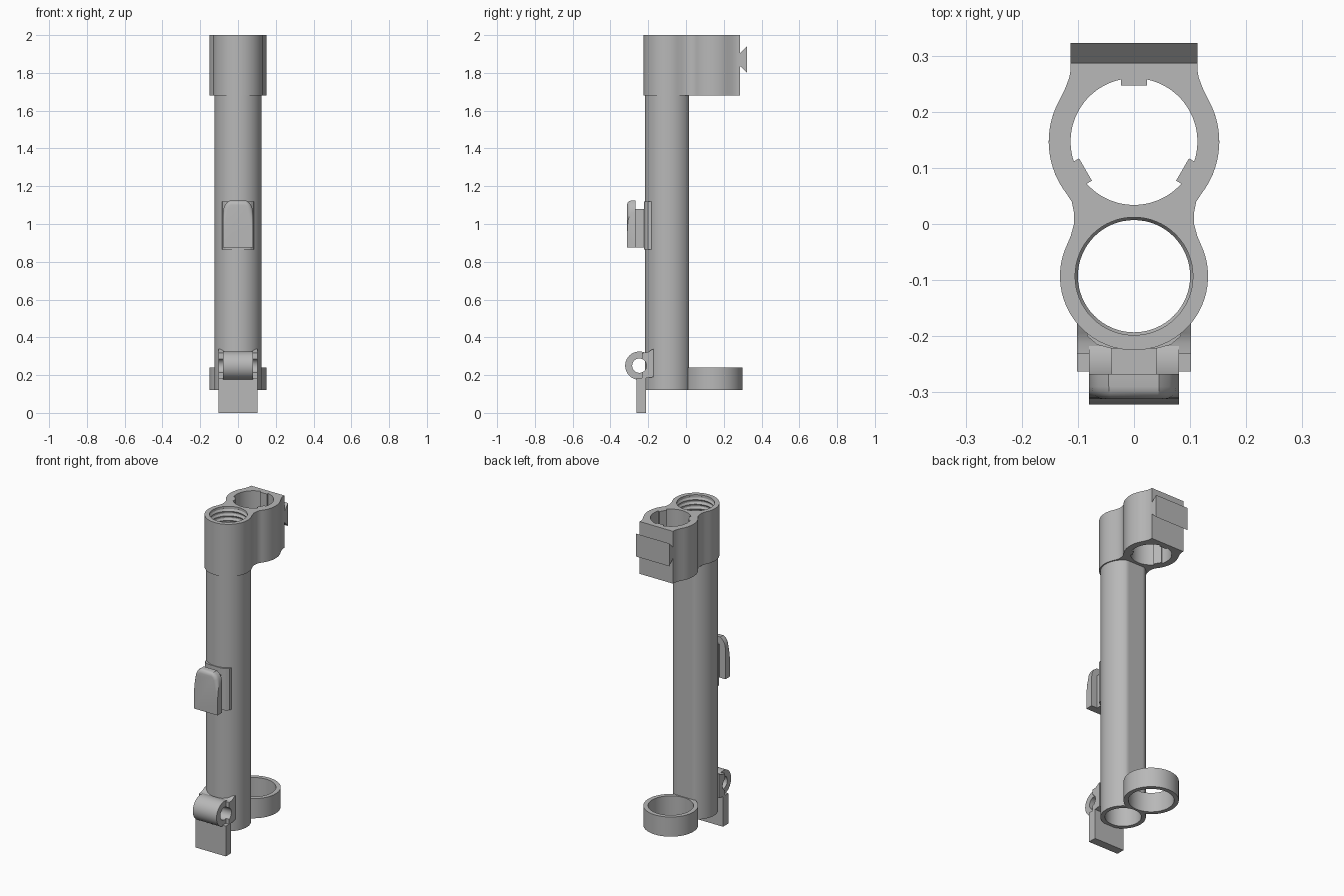
import bpy, bmesh
from math import sin, cos, radians, pi

cube = bpy.data.objects.get("Cube")
if cube:
    bpy.data.objects.remove(cube, do_unlink=True)

grey = bpy.data.materials.new("plain grey")
grey.use_nodes = True
COLOUR = (0.48, 0.48, 0.48, 1)
grey.diffuse_color = COLOUR
grey.node_tree.nodes["Principled BSDF"].inputs["Base Color"].default_value = COLOUR

TUBE_Y, SOCKET_Y = -0.093, 0.147


def finish(name, bm):
    bmesh.ops.recalc_face_normals(bm, faces=bm.faces)
    mesh = bpy.data.meshes.new(name)
    bm.to_mesh(mesh)
    bm.free()
    mesh.materials.append(grey)
    ob = bpy.data.objects.new(name, mesh)
    bpy.context.collection.objects.link(ob)
    return ob


def prism_mesh(profile, axis, a, b):
    """Extrude a 2D profile along an axis from a to b."""
    place = {"x": lambda p, h: (h, p[0], p[1]),
             "y": lambda p, h: (p[0], h, p[1]),
             "z": lambda p, h: (p[0], p[1], h)}[axis]
    bm = bmesh.new()
    low, high = [[bm.verts.new(place(p, h)) for p in profile] for h in (a, b)]
    bm.faces.new(low)
    bm.faces.new(high)
    n = len(profile)
    for i in range(n):
        j = (i + 1) % n
        bm.faces.new((low[i], low[j], high[j], high[i]))
    return bm


def prism(name, profile, axis, a, b):
    return finish(name, prism_mesh(profile, axis, a, b))


def arc(cx, cy, r, start, end, n):
    angles = [radians(start + (end - start) * i / n) for i in range(n + 1)]
    return [(cx + r * cos(t), cy + r * sin(t)) for t in angles]


def circle(cx, cy, r, n=64):
    return arc(cx, cy, r, 0, 360, n)[:-1]


def mirrored(half):
    """Close a right-hand half profile with its mirror image."""
    return half + [(-x, y) for x, y in reversed(half) if x > 1e-5]


def box(x, a, b):
    return [(-x, a), (x, a), (x, b), (-x, b)]


def cut(ob, *cutters):
    for c in cutters:
        mod = ob.modifiers.new("cut", "BOOLEAN")
        mod.operation, mod.solver, mod.object = "DIFFERENCE", "EXACT", c
        bpy.context.view_layer.objects.active = ob
        bpy.ops.object.modifier_apply(modifier=mod.name)


# Bore cutter: plain below, ridged like a thread in the collar
rings = [(0.1, 0.0), (0.1, 1.72)]
pitch = 0.028
for i in range(10):
    z = 1.72 + pitch * i
    rings += [(0.107, z + pitch * 0.4), (0.107, z + pitch * 0.6), (0.1, z + pitch)]
rings[-1] = (0.105, 1.99)
rings.append((0.105, 2.05))
bm = bmesh.new()
loops = [[bm.verts.new((x, y, z)) for x, y in circle(0, TUBE_Y, r)] for r, z in rings]
bm.faces.new(loops[0])
bm.faces.new(loops[-1])
for lo, hi in zip(loops, loops[1:]):
    for i in range(len(lo)):
        j = (i + 1) % len(lo)
        bm.faces.new((lo[i], lo[j], hi[j], hi[i]))
bore = finish("bore_cutter", bm)

# Socket cutter: circle interrupted by three keys
keyed = []
half_key = 13
for k in range(3):
    mid = 90 + 120 * k
    keyed += arc(0, SOCKET_Y, 0.113, mid + half_key - 1.3, mid + 120 - half_key + 1.3, 24)
    keyed += arc(0, SOCKET_Y, 0.1025, mid + 120 - half_key, mid + 120 + half_key, 1)
socket = prism("socket_cutter", keyed, "z", 1.6, 2.1)
ring_hole = prism("ring_cutter", circle(0, SOCKET_Y, 0.126), "z", 0.05, 0.3)
pin_hole = prism("pin_cutter", circle(-0.247, 0.25, 0.038, 32), "x", -0.2, 0.2)

# Main tube with a flattened back
flat_back = [(x, min(y, 0.015)) for x, y in circle(0, TUBE_Y, 0.125)]
tube = prism("main_tube", flat_back, "z", 0.12, 1.69)
cut(tube, bore)

# Double collar at the top
outline = mirrored(
    arc(0, TUBE_Y, 0.132, -90, 20, 20)
    + [(0.113, -0.022), (0.107, 0.0), (0.107, 0.02), (0.111, 0.04)]
    + arc(0, SOCKET_Y, 0.152, -38, 28, 16)
    + [(0.122, 0.243), (0.115, 0.262), (0.113, 0.275), (0.113, 0.287)])
collar = prism("collar", outline, "z", 1.68, 2.0)
cut(collar, bore, socket)

# Dovetail rail on the back of the collar
rail = prism("dovetail_rail", [(0.28, 1.835), (0.288, 1.835), (0.323, 1.8),
                               (0.323, 1.94), (0.288, 1.905), (0.28, 1.905)],
             "x", -0.113, 0.113)

# Lower ring
ring = prism("lower_ring", circle(0, SOCKET_Y, 0.152), "z", 0.12, 0.24)
cut(ring, ring_hole, bore)

# Clip in the middle: saddle, stem and rounded plate
saddle = prism("clip_saddle", mirrored([(0.04, -0.222), (0.066, -0.215), (0.083, -0.2),
                                        (0.088, -0.17)]), "z", 0.865, 1.12)
cut(saddle, bore)
stem = prism("clip_stem", box(0.04, -0.27, -0.205), "z", 0.875, 1.08)

bm = prism_mesh(mirrored([(0.08, 0.875), (0.08, 1.06), (0.075, 1.088),
                          (0.063, 1.11), (0.045, 1.124)]), "y", -0.312, -0.267)
bm.edges.ensure_lookup_table()
rim = [e for e in bm.edges if all(v.co.y < -0.31 and v.co.z > 1.05 for v in e.verts)]
bmesh.ops.bevel(bm, geom=rim, offset=0.022, segments=4, profile=0.5, affect="EDGES")
plate = finish("clip_plate", bm)

# Hinge at the bottom: barrel, web to the tube and hanging flap
barrel = prism("hinge_barrel", circle(-0.247, 0.25, 0.075, 48), "x", -0.08, 0.08)
web = prism("hinge_web", [(-0.232, 0.318), (-0.212, 0.319), (-0.195, 0.325), (-0.182, 0.335),
                          (-0.172, 0.338), (-0.172, 0.19), (-0.232, 0.18)], "x", -0.102, 0.102)
cut(barrel, pin_hole, bore)
cut(web, pin_hole, bore)
flap = prism("hinge_flap", box(0.102, -0.263, -0.212), "z", 0.0, 0.185)

# Remove the helpers and smooth the round parts
for helper in (bore, socket, ring_hole, pin_hole):
    bpy.data.objects.remove(helper, do_unlink=True)
for ob in (tube, collar, rail, ring, saddle, stem, plate, barrel, web, flap):
    bpy.ops.object.select_all(action="DESELECT")
    ob.select_set(True)
    bpy.context.view_layer.objects.active = ob
    bpy.ops.object.shade_smooth_by_angle(angle=radians(25))
